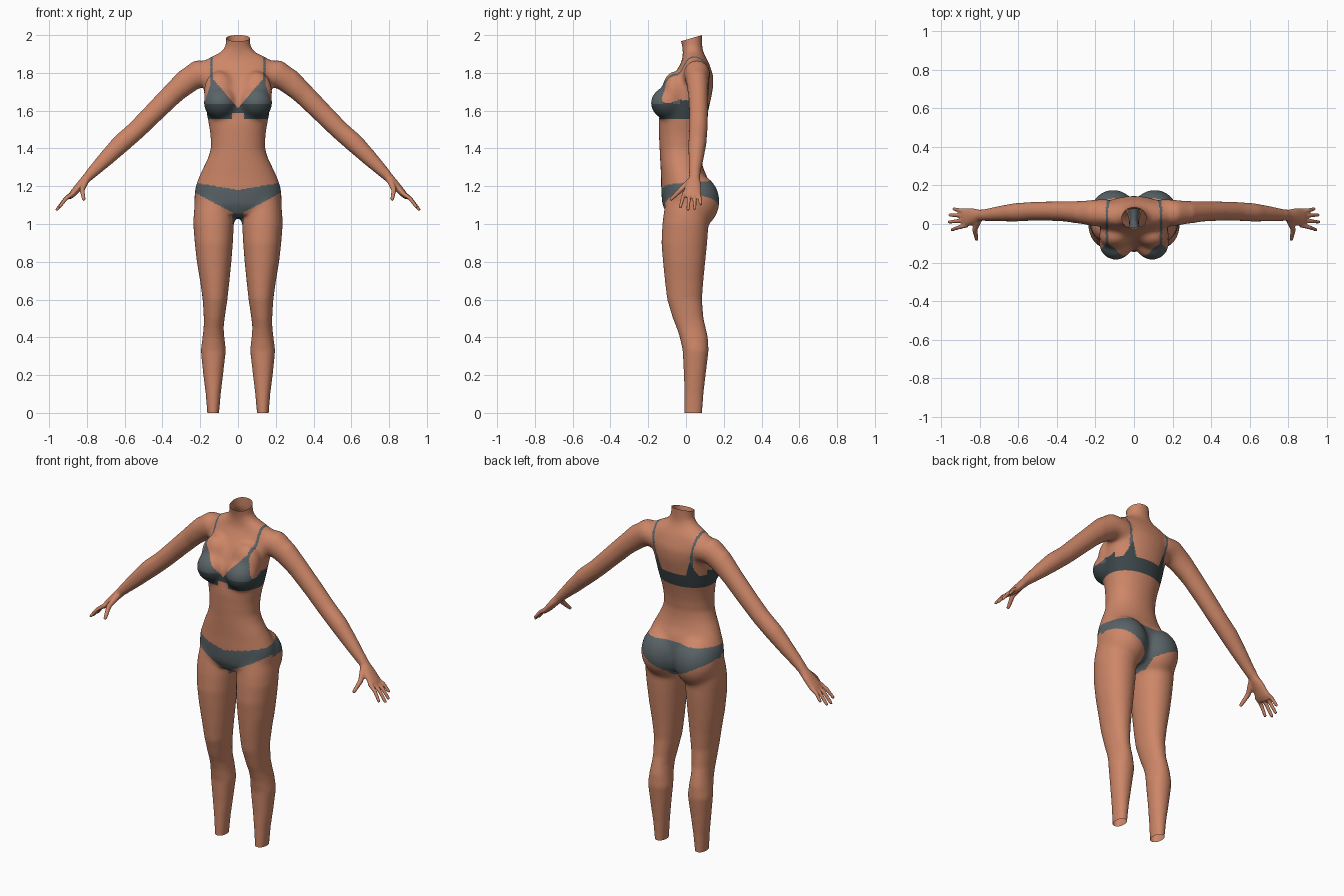
import bpy, bmesh, math
from mathutils import Vector, Matrix

if "Cube" in bpy.data.objects:
    bpy.data.objects.remove(bpy.data.objects["Cube"])

def material(name, rgb):
    m = bpy.data.materials.new(name)
    m.diffuse_color = (*rgb, 1)
    m.use_nodes = True
    m.node_tree.nodes["Principled BSDF"].inputs["Base Color"].default_value = m.diffuse_color
    return m

MATS = [material("skin", (0.61, 0.24, 0.138)),
        material("mid grey cloth", (0.10, 0.125, 0.135)),
        material("dark grey cloth", (0.045, 0.062, 0.068))]
bm = bmesh.new()
N = 40

def loft(rings):
    """Closed skin over a list of point rings."""
    vs = [[bm.verts.new(p) for p in r] for r in rings]
    n = len(vs[0])
    for a, b in zip(vs, vs[1:]):
        for i in range(n):
            j = (i + 1) % n
            bm.faces.new((a[i], a[j], b[j], b[i]))
    bm.faces.new(vs[0][::-1])
    bm.faces.new(vs[-1])

def spow(v, e):
    return math.copysign(abs(v) ** e, v)

def column(rows, side=1, e=0.9):
    """Upright loft from rows of z, x min, x max, y front, y back."""
    rings = []
    for z, x0, x1, y0, y1 in rows:
        ring = []
        for i in range(N):
            t = 2 * math.pi * i / N
            ring.append((side * ((x0 + x1) / 2 + (x1 - x0) / 2 * spow(math.cos(t), e)),
                         (y0 + y1) / 2 + (y1 - y0) / 2 * spow(math.sin(t), e), z))
        rings.append(ring)
    loft(rings)

def tube(rows, side):
    """Limb along a path from rows of x, y, z, thickness radius, width radius."""
    pts = [Vector(r[:3]) for r in rows]
    rings = []
    for k, r in enumerate(rows):
        d = (pts[min(k + 1, len(pts) - 1)] - pts[max(k - 1, 0)]).normalized()
        up = Vector((-d.z, 0, d.x)).normalized()
        wide = d.cross(up).normalized()
        ring = []
        for i in range(24):
            t = 2 * math.pi * i / 24
            p = pts[k] + up * r[3] * math.cos(t) + wide * r[4] * math.sin(t)
            ring.append((side * p.x, p.y, p.z))
        rings.append(ring)
    loft(rings)

def finger(points, r0, r1, side):
    """Tapered finger with a rounded tip."""
    n = len(points) - 1
    rows = [(*p, r0 + (r1 - r0) * k / n, r0 + (r1 - r0) * k / n) for k, p in enumerate(points)]
    d = (Vector(points[-1]) - Vector(points[-2])).normalized()
    rows.append((*(Vector(points[-1]) + d * r1 * 0.7), r1 * 0.65, r1 * 0.65))
    tube(rows, side)

def ball(c, r):
    m = Matrix.Translation(c) @ Matrix.Diagonal((*r, 1))
    bmesh.ops.create_uvsphere(bm, u_segments=32, v_segments=20, radius=1, matrix=m)

# torso and neck: z, half width, y front, y back
TORSO = [(1.035, .08, -.05, .08), (1.05, .17, -.10, .115), (1.10, .226, -.125, .128),
         (1.15, .231, -.13, .13), (1.20, .226, -.132, .125), (1.25, .207, -.132, .112),
         (1.30, .184, -.135, .09), (1.35, .159, -.138, .08), (1.40, .144, -.14, .077),
         (1.46, .145, -.143, .085), (1.52, .154, -.146, .098), (1.58, .166, -.141, .114),
         (1.65, .175, -.133, .130), (1.72, .181, -.105, .144), (1.78, .195, -.07, .146),
         (1.83, .196, -.04, .13), (1.862, .186, -.022, .118), (1.885, .145, -.018, .104),
         (1.91, .092, -.017, .092), (1.94, .067, -.02, .086), (1.98, .063, -.03, .086),
         (2.04, .064, -.042, .088)]
column([(z, -w, w, f, b) for z, w, f, b in TORSO], e=0.95)

# leg: z, inner x, outer x, y front, y back
LEG = [(1.16, .03, .215, -.10, .11), (1.08, .021, .233, -.115, .13), (1.0, .022, .237, -.125, .12),
       (.9, .027, .229, -.13, .112), (.8, .035, .218, -.122, .102), (.7, .045, .201, -.112, .092),
       (.6, .056, .187, -.10, .085), (.5, .071, .181, -.07, .093), (.45, .076, .182, -.05, .105),
       (.4, .072, .188, -.033, .116), (.33, .064, .197, -.018, .12), (.2, .079, .184, -.011, .104),
       (.1, .091, .171, -.01, .093), (0, .10, .163, -.01, .086), (-.04, .102, .161, -.01, .084)]

# arm and palm: x, y, z, thickness, width
ARM = [(.13, .06, 1.79, .065, .072), (.21, .057, 1.797, .076, .07), (.27, .06, 1.755, .068, .061),
       (.35, .065, 1.685, .058, .053), (.45, .067, 1.585, .054, .05), (.54, .065, 1.495, .051, .049),
       (.62, .06, 1.425, .051, .048), (.70, .053, 1.345, .042, .04), (.76, .047, 1.285, .033, .033),
       (.80, .045, 1.243, .025, .029), (.835, .04, 1.205, .022, .042), (.875, .033, 1.16, .018, .05),
       (.893, .03, 1.14, .012, .045)]

# finger base y and tip position
FINGERS = [(-.006, (.945, -.03, 1.09)), (.02, (.959, .01, 1.076)),
           (.044, (.956, .046, 1.08)), (.066, (.935, .078, 1.105))]

for s in (1, -1):
    column(LEG, s, 0.95)
    tube(ARM, s)
    for y, tip in FINGERS:
        base = Vector((.865, y, 1.168))
        mid = base.lerp(Vector(tip), 0.5) + Vector((.006, 0, .006))
        finger([tuple(base), tuple(mid), tip], .0125, .009, s)
    finger([(.805, .025, 1.23), (.826, -.03, 1.18), (.816, -.08, 1.13)], .018, .010, s)
    # breast with its upper slope, and buttock
    ball((s * .094, -.098, 1.640), (.089, .090, .087))
    ball((s * .098, -.062, 1.70), (.085, .066, .11))
    ball((s * .107, .04, 1.12), (.127, .138, .15))

bmesh.ops.recalc_face_normals(bm, faces=bm.faces)
mesh = bpy.data.meshes.new("body")
bm.to_mesh(mesh)
bm.free()
body = bpy.data.objects.new("body", mesh)
bpy.context.collection.objects.link(body)
bpy.context.view_layer.objects.active = body
body.select_set(True)

# fuse all parts into one skin
mod = body.modifiers.new("fuse", 'REMESH')
mod.mode = 'VOXEL'
mod.voxel_size = 0.006
bpy.ops.object.modifier_apply(modifier=mod.name)
body.data.materials.clear()
for m in MATS:
    body.data.materials.append(m)

# blend the joins: strongest on chest and hips, lightly on the hands
bm = bmesh.new()
bm.from_mesh(body.data)

def blend(count, rule):
    verts = [v for v in bm.verts if rule(abs(v.co.x), v.co.y, v.co.z)]
    for _ in range(count):
        bmesh.ops.smooth_vert(bm, verts=verts, factor=0.5,
                              use_axis_x=True, use_axis_y=True, use_axis_z=True)

blend(34, lambda x, y, z: x < .30 and 1.45 < z < 1.93)
blend(26, lambda x, y, z: x < .26 and .95 < z < 1.4 and (y > 0 or z > 1.06))
blend(14, lambda x, y, z: x < .79)
blend(2, lambda x, y, z: x >= .79)

def cut(co, no, clear=False):
    bmesh.ops.bisect_plane(bm, geom=bm.verts[:] + bm.edges[:] + bm.faces[:],
                           plane_co=co, plane_no=no, clear_outer=clear)

# open the neck and ankles
cut((0, .085, 2.0), (0, -.29, 1), True)
cut((0, 0, 0), (0, 0, -1), True)
# clean edges for the bra band and cup seam
for z in (1.557, 1.635):
    cut((0, 0, z), (0, 0, 1))

def cloth(p):
    """Material index from position: skin, mid grey or dark grey."""
    x, y, z = abs(p.x), p.y, p.z
    if x < .25 and 1.0 < z < 1.3:
        # briefs
        top = 1.18 + .17 * x if y < 0 else 1.217 + .08 * min(y, .2)
        low = 1.045 + .53 * x if y < 0 else 1.03 + .53 * x
        if x < .03 and z < 1.06:
            return 1
        return 1 if low < z < top else 0
    if x > .2 or z < 1.557:
        return 0
    if y < .04:
        # cups and side band
        top = 1.615 + 1.15 * x if x < .135 else max(1.64, 1.77 - 3 * (x - .135))
        low = 1.587 if x < .035 else 1.557
        if low < z < top:
            return 1 if z > 1.635 and x < .176 and y < -.03 else 2
        strap = .14
    else:
        # back band rising to the straps
        strap = .14 - (1.88 - z) * .15
        if z < 1.635 + max(0, .09 - 3 * abs(x - .108)):
            return 2
    return 1 if z > 1.68 and abs(x - strap) < .007 else 0

for f in bm.faces:
    f.material_index = cloth(f.calc_center_median())
    f.smooth = True
bm.to_mesh(body.data)
bm.free()
